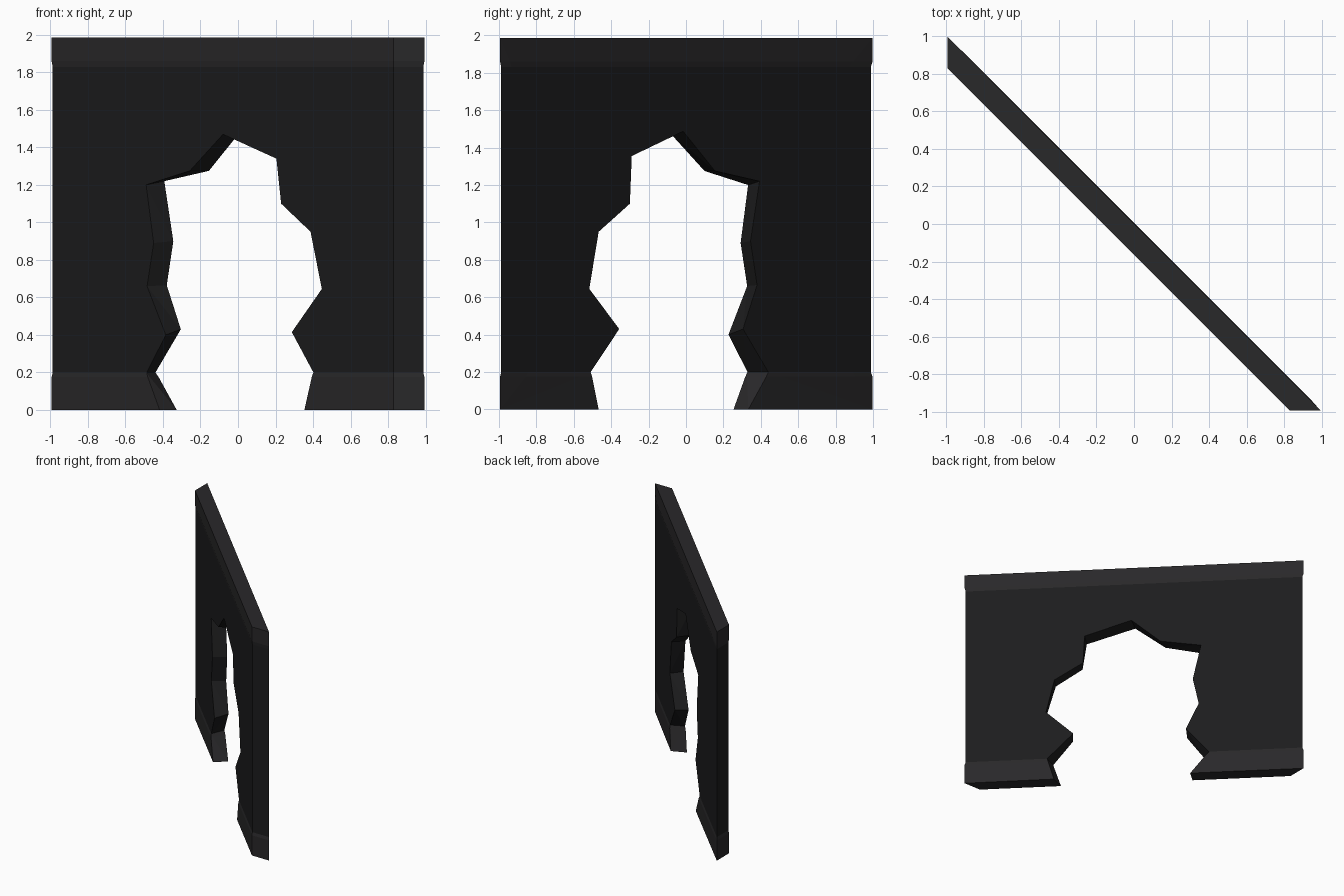
import bpy, bmesh
from mathutils import Vector

if "Cube" in bpy.data.objects:
    bpy.data.objects.remove(bpy.data.objects["Cube"])

TOP = 1.985
FRONT, BACK = -0.158, 0.0      # faces lie on x + y = const
END = 0.988                    # mitred wall ends
PAD = 0.006                    # how far the trim bands stand out

# Broken opening, left foot over the top to right foot: x on front, z front, x on back, z back
gap = [(-.415, 0, -.33, 0), (-.487, .2, -.44, .2), (-.385, .40, -.305, .43),
       (-.485, .66, -.38, .665), (-.45, .89, -.345, .90), (-.49, 1.2, -.393, 1.22),
       (-.257, 1.275, -.155, 1.275), (-.08, 1.47, .015, 1.487), (.205, 1.34, .29, 1.355),
       (.23, 1.1, .30, 1.1), (.387, .95, .467, .95), (.447, .645, .517, .645),
       (.287, .415, .357, .43), (.402, .2, .51, .2), (.357, 0, .47, 0)]


def material(name, rgb):
    m = bpy.data.materials.new(name)
    m.diffuse_color = (*rgb, 1)
    m.use_nodes = True
    m.node_tree.nodes["Principled BSDF"].inputs["Base Color"].default_value = m.diffuse_color
    return m


# Wall slab with the opening, its ends cut square to the axes
bm = bmesh.new()
front_right = FRONT + END
back_right = BACK + END
front = [(x, z) for x, z, _, _ in gap] + [(front_right, 0), (front_right, TOP), (-END, TOP), (-END, 0)]
back = [(x, z) for _, _, x, z in gap] + [(back_right, 0), (back_right, TOP), (-END, TOP), (-END, 0)]
fv = [bm.verts.new((x, FRONT - x, z)) for x, z in front]
bv = [bm.verts.new((x, BACK - x, z)) for x, z in back]
bm.faces.new(fv)
bm.faces.new(bv[::-1])
for i in range(len(fv)):
    j = (i + 1) % len(fv)
    bm.faces.new((fv[i], bv[i], bv[j], fv[j]))
bmesh.ops.recalc_face_normals(bm, faces=bm.faces[:])
bmesh.ops.triangulate(bm, faces=bm.faces[:])

# Cut the trim band borders
for z in (.175, .2, 1.83, 1.86):
    bmesh.ops.bisect_plane(bm, geom=bm.verts[:] + bm.edges[:] + bm.faces[:],
                           plane_co=(0, 0, z), plane_no=(0, 0, 1), dist=1e-5)

# Push the base and top bands outwards
for v in bm.verts:
    x, y, z = v.co
    if .176 < z < 1.859:
        continue
    side = 1 if x + y > (FRONT + BACK) / 2 else -1
    if x < -END + .001:
        v.co += Vector((-PAD, PAD if side < 0 else 1.5 * PAD, 0))
        if side < 0:
            v.co.y -= PAD
    elif y < -END + .001:
        v.co += Vector((PAD if side > 0 else 0, -PAD, 0))
    else:
        v.co += Vector((side * PAD / 2, side * PAD / 2, 0))

# Trim colour on both bands
for f in bm.faces:
    z = f.calc_center_median().z
    f.material_index = int(z < .2 or z > 1.83)
mesh = bpy.data.meshes.new("broken_wall")
bm.to_mesh(mesh)
bm.free()
mesh.materials.append(material("wall_dark", (.012, .012, .0125)))
mesh.materials.append(material("trim_dark", (.022, .021, .0225)))
bpy.context.collection.objects.link(bpy.data.objects.new("broken_wall", mesh))
